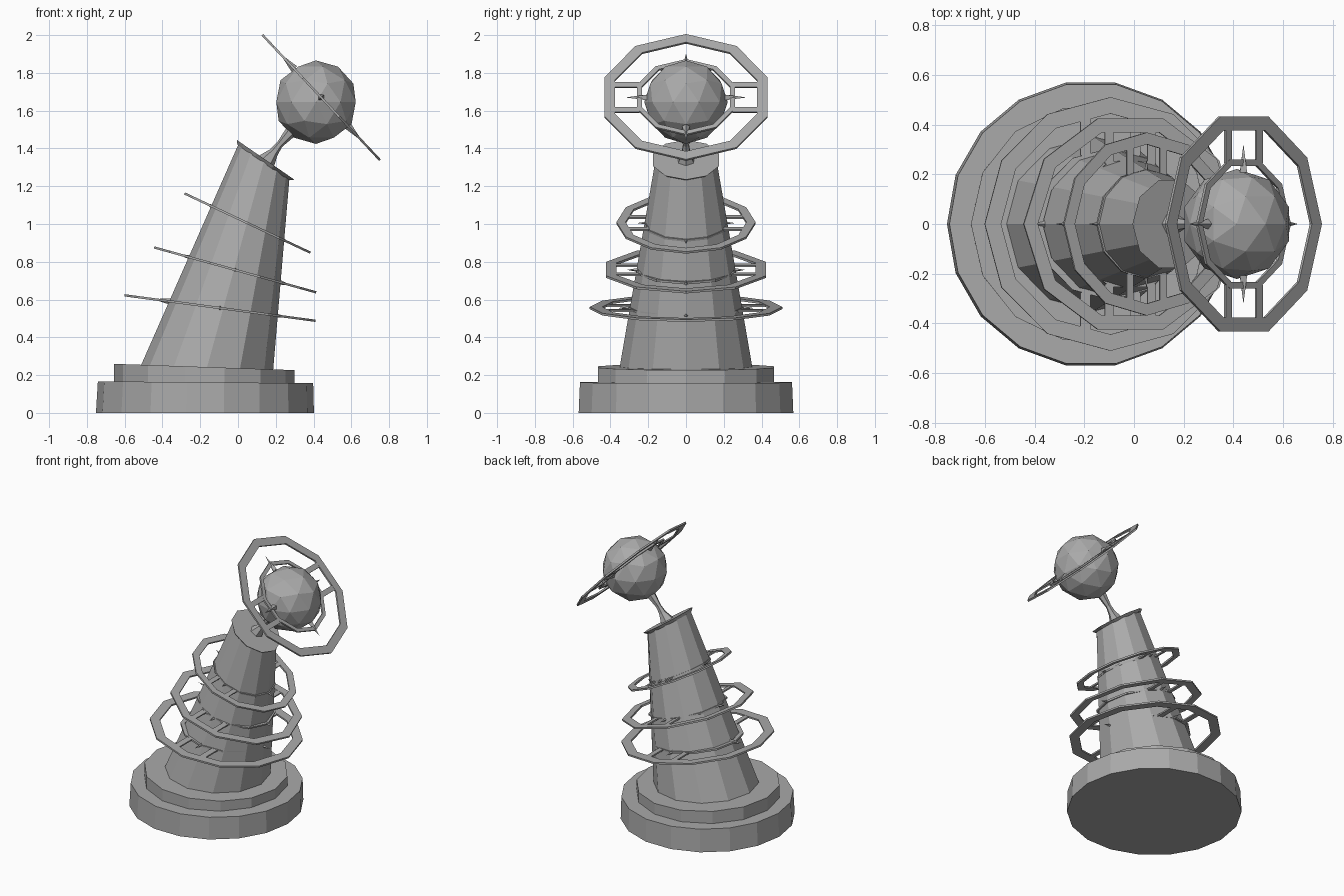
import bpy, bmesh
from math import sin, cos, pi, radians
from mathutils import Vector, Matrix

cube = bpy.data.objects.get("Cube")
if cube:
    bpy.data.objects.remove(cube, do_unlink=True)

grey = bpy.data.materials.new("stone_grey")
grey.use_nodes = True
colour = (0.4, 0.4, 0.4, 1)
grey.diffuse_color = colour
grey.node_tree.nodes["Principled BSDF"].inputs["Base Color"].default_value = colour


def finish(name, bm):
    bmesh.ops.recalc_face_normals(bm, faces=bm.faces)
    mesh = bpy.data.meshes.new(name)
    bm.to_mesh(mesh)
    bm.free()
    mesh.materials.append(grey)
    obj = bpy.data.objects.new(name, mesh)
    bpy.context.collection.objects.link(obj)
    return obj


def frame(x, z, tilt):
    """Local frame leaning towards +x by tilt degrees."""
    return Matrix.Translation((x, 0, z)) @ Matrix.Rotation(radians(tilt), 4, 'Y')


def loft(name, sides, sections, phase=0.0):
    """Skin tilted circular sections (x, z, radius, tilt) and cap both ends."""
    bm = bmesh.new()
    loops = []
    for x, z, r, tilt in sections:
        m = frame(x, z, tilt)
        angles = [2 * pi * (i + phase) / sides for i in range(sides)]
        loops.append([bm.verts.new(m @ Vector((r * cos(a), r * sin(a), 0))) for a in angles])
    for low, high in zip(loops, loops[1:]):
        for i in range(sides):
            j = (i + 1) % sides
            bm.faces.new((low[i], low[j], high[j], high[i]))
    bm.faces.new(loops[0])
    bm.faces.new(loops[-1])
    return finish(name, bm)


def add_band(bm, outer, inner, sides, thick):
    """Flat polygonal ring with a thin rectangular section."""
    section = [(outer, -thick), (outer, thick), (inner, thick), (inner, -thick)]
    loops = []
    for i in range(sides):
        a = 2 * pi * i / sides
        loops.append([bm.verts.new((r * cos(a), r * sin(a), h)) for r, h in section])
    for i in range(sides):
        a, b = loops[i], loops[(i + 1) % sides]
        for k in range(4):
            n = (k + 1) % 4
            bm.faces.new((a[k], b[k], b[n], a[n]))


def halo(name, x, z, tilt, r, sides):
    """Outer and inner bands, paired side spokes and four needles."""
    bm = bmesh.new()
    add_band(bm, r, r * 0.87, sides, 0.006)
    add_band(bm, r * 0.6, r * 0.54, sides, 0.006)
    for side in (-1, 1):
        for off in (-1, 1):
            m = Matrix.Translation((off * r * 0.2, side * r * 0.71, 0)) @ \
                Matrix.Diagonal((r * 0.08, r * 0.34, 0.01, 1))
            bmesh.ops.create_cube(bm, size=1, matrix=m)
    for k in range(4):
        m = Matrix.Rotation(k * pi / 2, 4, 'Z') @ Matrix.Translation((r * 0.58, 0, 0)) @ \
            Matrix.Rotation(pi / 2, 4, 'Y')
        bmesh.ops.create_cone(bm, cap_ends=True, segments=4, radius1=r * 0.045,
                              radius2=0, depth=r * 0.25, matrix=m)
    finish(name, bm).matrix_world = frame(x, z, tilt)


# Stepped base
loft("base", 18, [(-0.175, 0, 0.577, 0), (-0.172, 0.162, 0.57, 0.5)])
loft("base_step", 14, [(-0.178, 0.15, 0.478, 0), (-0.178, 0.243, 0.478, 2)])

# Leaning tapered trunk with an overhanging cap
loft("trunk", 12, [(-0.17, 0.22, 0.355, 1), (0.137, 1.33, 0.163, 34)])
loft("trunk_cap", 10, [(0.133, 1.325, 0.165, 34.6), (0.146, 1.34, 0.185, 34.6)])

# Waisted stalk carrying the sphere
loft("stalk", 6, [(0.15, 1.33, 0.05, 40), (0.19, 1.38, 0.025, 40),
                  (0.22, 1.42, 0.018, 40), (0.3, 1.51, 0.035, 40)])
bm = bmesh.new()
bmesh.ops.create_icosphere(bm, subdivisions=2, radius=0.221)
finish("sphere", bm).location = (0.413, 0, 1.645)

# Spoked rings around the trunk and the sphere
halo("lower_ring", -0.095, 0.555, 7.6, 0.51, 12)
halo("middle_ring", -0.015, 0.757, 15.5, 0.445, 10)
halo("upper_ring", 0.05, 1.005, 25.2, 0.368, 12)
halo("sphere_ring", 0.44, 1.67, 46.8, 0.455, 10)
